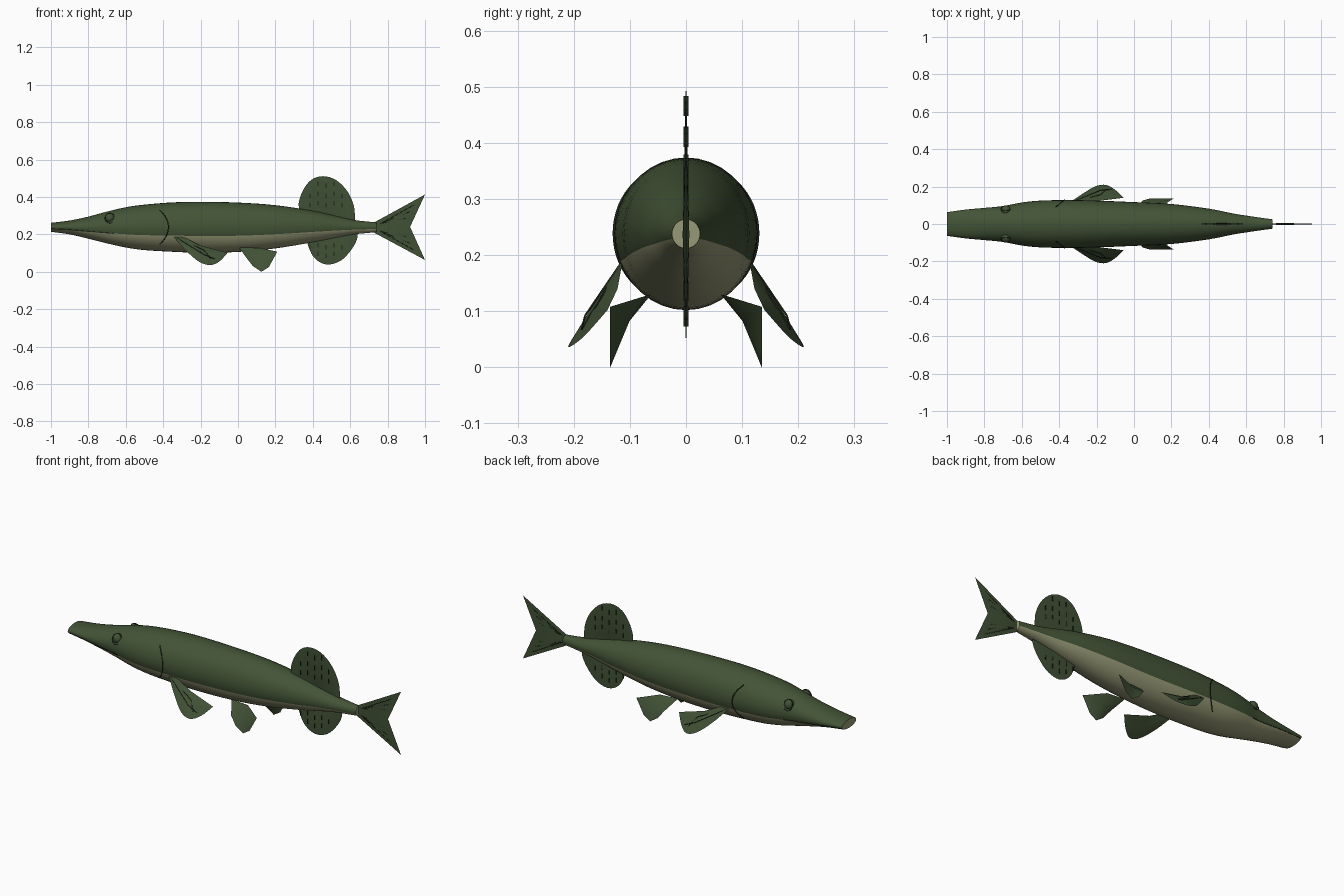
import bpy, bmesh, math
from mathutils import Vector

cube = bpy.data.objects.get("Cube")
if cube:
    bpy.data.objects.remove(cube, do_unlink=True)


def material(name, rgb):
    m = bpy.data.materials.new(name)
    m.use_nodes = True
    m.diffuse_color = (*rgb, 1)
    m.node_tree.nodes["Principled BSDF"].inputs["Base Color"].default_value = (*rgb, 1)
    return m


GREEN = material("olive green", (0.056, 0.088, 0.037))
CREAM = material("belly cream", (0.31, 0.32, 0.18))
FIN = material("fin green", (0.052, 0.082, 0.036))
DARK = material("dark marking", (0.012, 0.018, 0.009))


def finish(name, bm, mats, smooth=True):
    bmesh.ops.recalc_face_normals(bm, faces=bm.faces)
    mesh = bpy.data.meshes.new(name)
    bm.to_mesh(mesh)
    bm.free()
    for m in mats:
        mesh.materials.append(m)
    ob = bpy.data.objects.new(name, mesh)
    bpy.context.collection.objects.link(ob)
    if smooth:
        bpy.ops.object.select_all(action='DESELECT')
        ob.select_set(True)
        bpy.context.view_layer.objects.active = ob
        bpy.ops.object.shade_smooth_by_angle(angle=math.radians(40))
    return ob


def spline(points, steps=4):
    """Smooth open path through the points."""
    p = [Vector(q) for q in points]
    p = [2 * p[0] - p[1]] + p + [2 * p[-1] - p[-2]]
    out = []
    for a, b, c, d in zip(p, p[1:], p[2:], p[3:]):
        for k in range(steps):
            t = k / steps
            out.append(0.5 * (2 * b + (c - a) * t + (2 * a - 5 * b + 4 * c - d) * t * t
                              + (3 * b - a - 3 * c + d) * t ** 3))
    return out + [p[-2]]


# Body stations: x, and (top, bottom, half width)
STATIONS = [(-1, .262, .214), (-.9, .274, .2), (-.8, .295, .177), (-.7, .322, .152),
            (-.6, .345, .13), (-.5, .359, .116), (-.35, .371, .107), (-.2, .374, .102),
            (0, .37, .106), (.2, .356, .125), (.4, .326, .158), (.52, .299, .182),
            (.62, .277, .2), (.74, .264, .212)]
WIDTHS = [.063, .077, .086, .096, .115, .125, .128, .125, .117, .107, .082, .058, .042, .025]
RINGS = spline([(*s, w) for s, w in zip(STATIONS, WIDTHS)])


def body_point(ring, angle, lift=0):
    x, top, bottom, w = ring
    return Vector((x, (w + lift) * math.cos(angle),
                   (top + bottom) / 2 + ((top - bottom) / 2 + lift) * math.sin(angle)))


def ring_at(x):
    for a, b in zip(RINGS, RINGS[1:]):
        if x <= b[0]:
            return a.lerp(b, (x - a[0]) / (b[0] - a[0]))
    return RINGS[-1]


# Body, with the belly colour below a line along each flank
SEG = 36
bm = bmesh.new()
loops = [[bm.verts.new(body_point(r, math.tau * k / SEG)) for k in range(SEG)] for r in RINGS]
for a, b in zip(loops, loops[1:]):
    for k in range(SEG):
        n = (k + 1) % SEG
        f = bm.faces.new((a[k], a[n], b[n], b[k]))
        f.material_index = int(math.sin(math.tau * (k + .5) / SEG) < -.35)
for end in (loops[0], loops[-1]):
    bm.faces.new(end).material_index = 1
finish("body", bm, [GREEN, CREAM])


def fin(name, outline, centre, thick, side=1):
    """Lens-shaped fin: fans from a raised centre on both faces."""
    mirror = Vector((1, side, 1))
    pts = [Vector(p) * mirror for p in outline]
    c = Vector(centre) * mirror
    normal = Vector((0, 0, 0))
    for a, b in zip(pts, pts[1:] + pts[:1]):
        normal += (a - c).cross(b - c)
    normal.normalize()
    bm = bmesh.new()
    rim = [bm.verts.new(p) for p in pts]
    for s in (1, -1):
        tip = bm.verts.new(c + normal * thick * s)
        for a, b in zip(rim, rim[1:] + rim[:1]):
            bm.faces.new((a, b, tip))
    return finish(name, bm, [FIN])


def flat(points):
    return [(x, 0, z) for x, z in points]


def line(name, paths, radius, mat):
    """Thin tubes along the given paths."""
    cu = bpy.data.curves.new(name, 'CURVE')
    cu.dimensions = '3D'
    cu.bevel_depth = radius
    cu.bevel_resolution = 1
    for path in paths:
        s = cu.splines.new('POLY')
        s.points.add(len(path) - 1)
        for point, co in zip(s.points, path):
            point.co = (*co, 1)
    cu.materials.append(mat)
    ob = bpy.data.objects.new(name, cu)
    bpy.context.collection.objects.link(ob)


# Upright fins
fin("tail_fin", flat([(.73, .265), (1, .413), (.92, .24), (1, .063), (.73, .208)]),
    (.78, 0, .237), .006)
fin("dorsal_fin", spline(flat([(.34, .3), (.324, .36), (.345, .43), (.39, .49), (.455, .511),
    (.525, .49), (.585, .43), (.62, .35), (.625, .27)])), (.47, 0, .3), .005)
fin("anal_fin", spline(flat([(.36, .2), (.375, .14), (.4, .085), (.44, .05), (.49, .039),
    (.55, .06), (.6, .11), (.635, .17), (.64, .225)])), (.49, 0, .19), .005)

# Dark dashes on the upright fins and rays on the tail
bm = bmesh.new()
for i in range(5):
    x = .385 + .043 * i
    for z in (.46, .405, .355, .13, .085):
        z += .012 * (i % 2)
        if ((x - .472) / .135) ** 2 + ((z - .275) / .22) ** 2 < 1:
            box = bmesh.ops.create_cube(bm, size=1)["verts"]
            bmesh.ops.scale(bm, vec=(.005, .009, .024), verts=box)
            bmesh.ops.translate(bm, vec=(x, 0, z), verts=box)
finish("fin_dashes", bm, [DARK], smooth=False)
line("tail_rays", [[(.76, y, .237 + .02 * s), (.94 - .02 * k, y * .3, .237 + s * (.12 - .035 * k))]
                   for s in (1, -1) for k in range(3) for y in (.004, -.004)], .0015, DARK)

# Paired parts
for side, label in ((1, "left"), (-1, "right")):
    mirror = Vector((1, side, 1))
    rim = spline([(-.35, .112, .195), (-.28, .158, .115), (-.21, .2, .055), (-.15, .209, .036),
                  (-.1, .182, .055), (-.055, .14, .102)])
    fin(label + "_pectoral_fin", rim + [Vector((-.2, .122, .14)), Vector((-.3, .113, .19))],
        (-.19, .165, .095), .009, side)
    fin(label + "_pelvic_fin", [(.005, .062, .13), (.045, .125, .075), (.08, .135, .03),
        (.125, .135, 0), (.165, .135, .025), (.21, .135, .108), (.11, .07, .128)],
        (.1, .105, .085), .005, side)

    # Rays on the pectoral fin
    line(label + "_pectoral_rays", [[Vector(p) * mirror for p in
         ((-.33, .118, .183), (-.18, .172 + d, .1 - d), (-.13 + d, .186, .068))]
         for d in (-.015, .008)], .0018, DARK)

    # Gill edge hugging the flank
    gill = []
    for k in range(17):
        a = math.radians(-45 + 90 * k / 16)
        x = -.372 - .045 * (math.sin(a) / .707) ** 2
        gill.append(body_point(ring_at(x), a, .0005) * mirror)
    line(label + "_gill_edge", [gill], .0025, DARK)

    # Eye with a dark rim
    bm = bmesh.new()
    bmesh.ops.create_uvsphere(bm, u_segments=20, v_segments=12, radius=.026)
    bmesh.ops.translate(bm, vec=(-.685, .073 * side, .287), verts=bm.verts)
    finish(label + "_eye", bm, [FIN])
    line(label + "_eye_rim", [[Vector((-.685 + .026 * math.cos(t), .084 - .013 * math.sin(t),
         .287 + .026 * math.sin(t))) * mirror for t in
         [math.tau * k / 24 for k in range(25)]]], .002, DARK)

    # Mouth line along the snout
    mouth = [body_point(ring_at(-.995 + .03 * k), math.radians(-20), .0003) * mirror
             for k in range(12)]
    line(label + "_mouth_line", [mouth], .0015, DARK)
